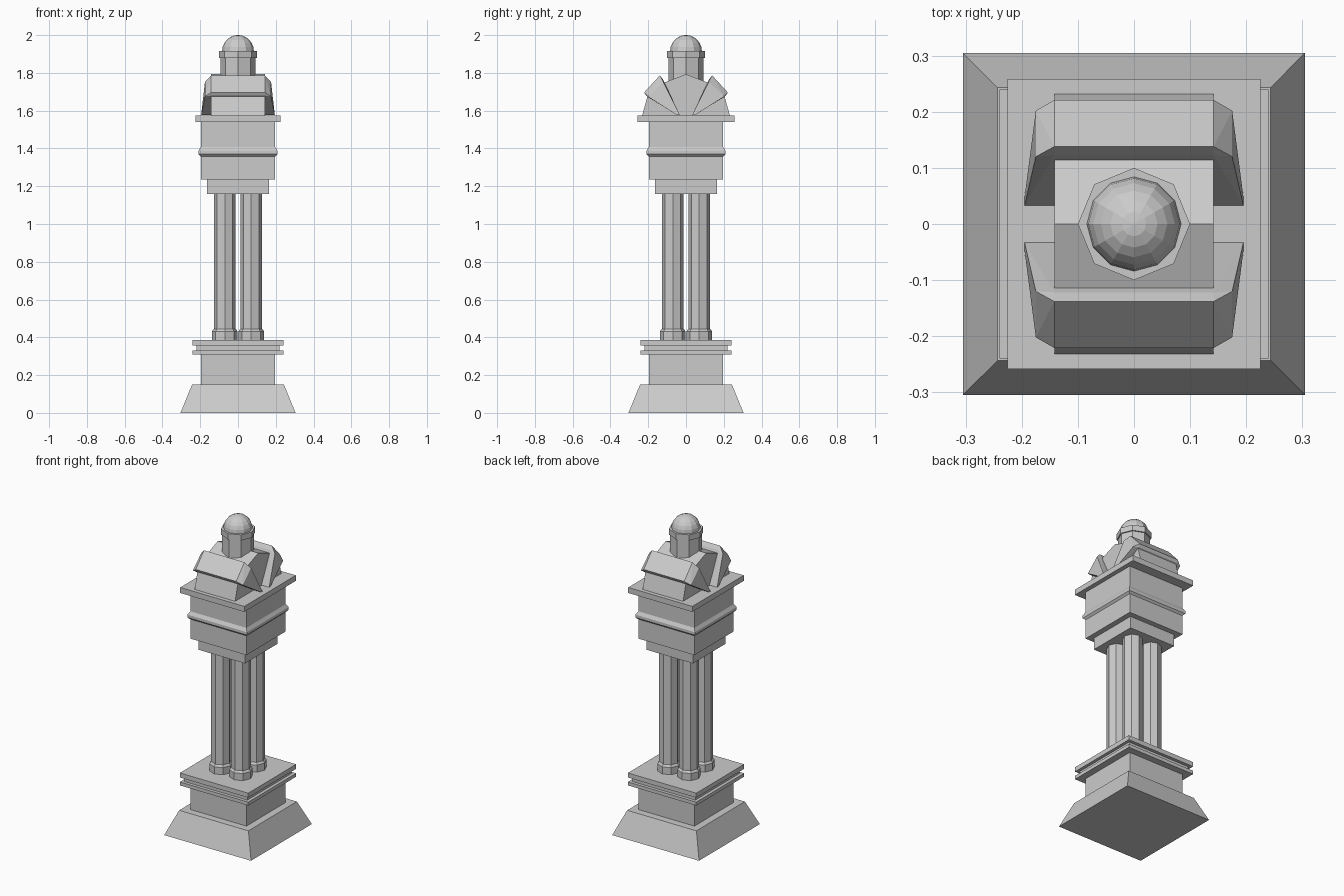
import bpy, bmesh
from math import pi, cos, sin

if "Cube" in bpy.data.objects:
    bpy.data.objects.remove(bpy.data.objects["Cube"])


def loft(name, rings):
    """Solid through stacked rings of points, capped at both ends."""
    bm = bmesh.new()
    loops = [[bm.verts.new(p) for p in ring] for ring in rings]
    n = len(loops[0])
    for a, b in zip(loops, loops[1:]):
        for i in range(n):
            j = (i + 1) % n
            bm.faces.new((a[i], a[j], b[j], b[i]))
    bm.faces.new(loops[0][::-1])
    bm.faces.new(loops[-1])
    return finish(name, bm)


def finish(name, bm):
    bmesh.ops.recalc_face_normals(bm, faces=bm.faces)
    mesh = bpy.data.meshes.new(name)
    bm.to_mesh(mesh)
    bm.free()
    ob = bpy.data.objects.new(name, mesh)
    bpy.context.collection.objects.link(ob)
    return ob


def block(name, *sections):
    """Rectangular stack; each section is (half x, half y, z)."""
    return loft(name, [[(-x, -y, z), (x, -y, z), (x, y, z), (-x, y, z)]
                       for x, y, z in sections])


def turned(name, cx, cy, sections, n=8):
    """Faceted turning; each section is (radius, z)."""
    return loft(name, [[(cx + r * cos(2 * pi * i / n), cy + r * sin(2 * pi * i / n), z)
                        for i in range(n)] for r, z in sections])


# Pedestal
block("sloped_foot", (.305, .305, 0), (.243, .243, .15))
block("pedestal", (.197, .197, .15), (.197, .197, .308))
block("lower_moulding", (.24, .24, .308), (.24, .24, .33))
block("moulding_neck", (.22, .22, .33), (.22, .22, .358))
block("upper_moulding", (.24, .24, .358), (.24, .24, .387))

# Four clustered octagonal columns
for sx in (-1, 1):
    for sy in (-1, 1):
        turned("column", .07 * sx, .07 * sy,
               [(.068, .387), (.068, .432), (.058, .445), (.058, 1.16)])

# Capital and upper block
block("capital", (.163, .163, 1.16), (.163, .163, 1.235))
block("upper_block", (.197, .197, 1.235), (.197, .197, 1.54))
block("band", (.197, .197, 1.358), (.209, .209, 1.37),
      (.209, .209, 1.388), (.197, .197, 1.408))
block("top_slab", (.225, .258, 1.54), (.225, .258, 1.575))

# Faceted barrel roof, running along x
roof = [(-.232, 1.575), (-.203, 1.68), (-.12, 1.747), (0, 1.793),
        (.12, 1.747), (.203, 1.68), (.232, 1.575)]
loft("barrel_roof", [[(x, y, z) for y, z in roof] for x in (-.142, .142)])

# Tilted straps that fan out over the roof, wide on top and narrow at the feet
strap = [(.195, .033, 1.577), (.195, .048, 1.577),
         (.175, .12, 1.752), (.175, .202, 1.675),
         (.142, .122, 1.765), (.142, .138, 1.787),
         (.142, .221, 1.697), (.142, .212, 1.68)]
for sy in (-1, 1):
    bm = bmesh.new()
    for sx in (-1, 1):
        for x, y, z in strap:
            bm.verts.new((x * sx, y * sy, z))
    res = bmesh.ops.convex_hull(bm, input=bm.verts)
    spare = [v for v in bm.verts if not v.link_faces]
    bmesh.ops.delete(bm, geom=spare, context='VERTS')
    bmesh.ops.dissolve_limit(bm, angle_limit=.03, verts=bm.verts, edges=bm.edges)
    finish("roof_strap", bm)

# Finial: octagonal neck, collar and faceted dome
turned("finial_neck", 0, 0, [(.092, 1.74), (.092, 1.88)])
turned("finial_collar", 0, 0, [(.1, 1.88), (.1, 1.916)])
dome = [(.084 * cos(a * pi / 12), 1.916 + .084 * sin(a * pi / 12)) for a in range(6)]
turned("finial_dome", 0, 0, dome + [(.002, 2.0)], 12)
